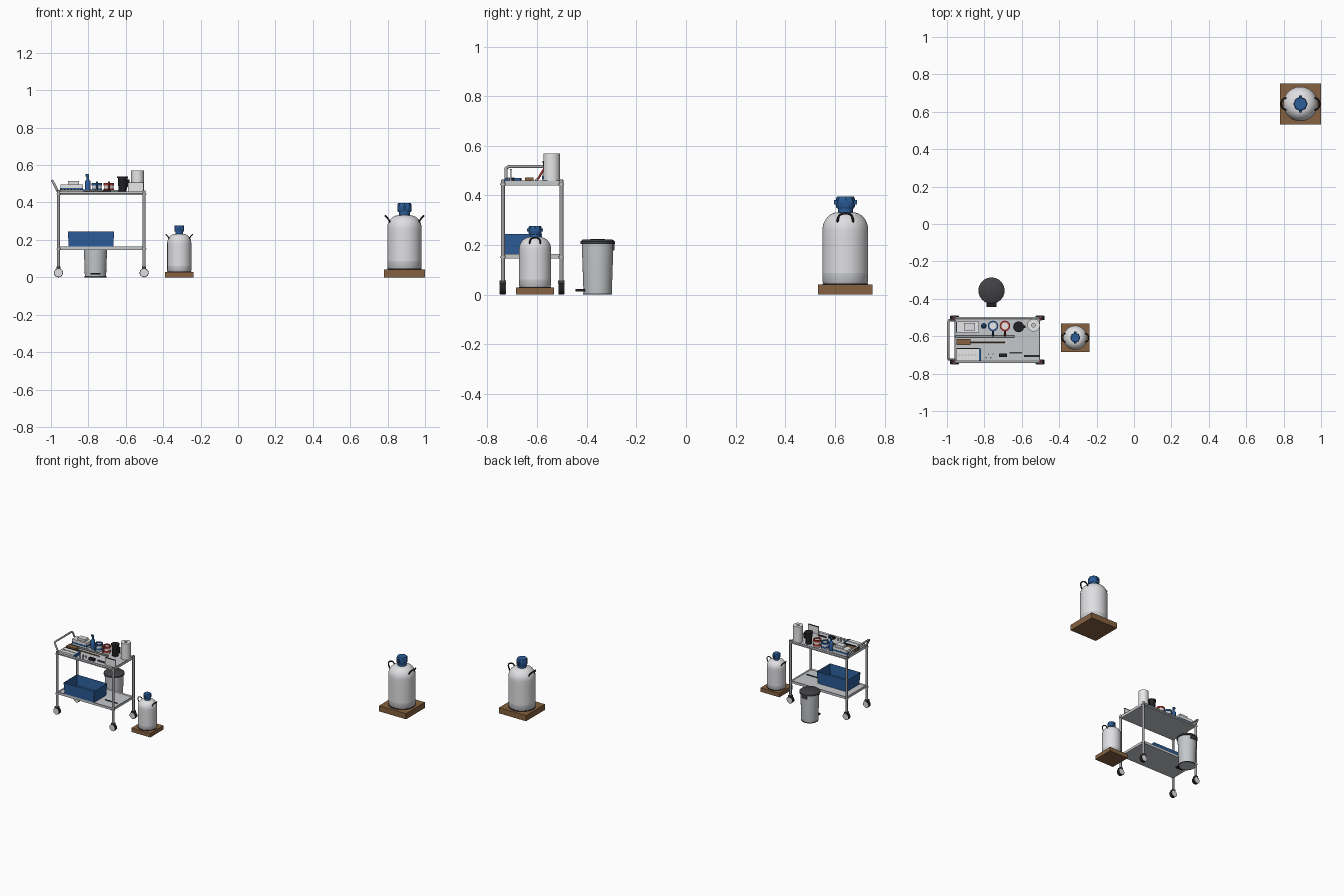
import bpy, bmesh, math
from mathutils import Vector

cube = bpy.data.objects.get("Cube")
if cube:
    bpy.data.objects.remove(cube, do_unlink=True)


def material(name, r, g, b):
    m = bpy.data.materials.new(name)
    m.use_nodes = True
    m.diffuse_color = (r, g, b, 1)
    bsdf = next(n for n in m.node_tree.nodes if n.type == 'BSDF_PRINCIPLED')
    bsdf.inputs["Base Color"].default_value = (r, g, b, 1)
    return m


SHELL = material("pale shell", 0.74, 0.74, 0.76)
BAND = material("band grey", 0.6, 0.61, 0.63)
STEEL = material("steel", 0.56, 0.58, 0.6)
TUBE = material("tube grey", 0.36, 0.36, 0.38)
BLUE = material("blue", 0.025, 0.11, 0.32)
WOOD = material("brown wood", 0.235, 0.12, 0.05)
RED = material("red", 0.42, 0.04, 0.03)
BLACK = material("black", 0.015, 0.015, 0.017)
CHARCOAL = material("charcoal", 0.054, 0.054, 0.06)
WHITE = material("white", 0.82, 0.82, 0.82)


def finish(name, bm, mat, smooth=False):
    bmesh.ops.recalc_face_normals(bm, faces=bm.faces)
    me = bpy.data.meshes.new(name)
    bm.to_mesh(me)
    bm.free()
    ob = bpy.data.objects.new(name, me)
    bpy.context.collection.objects.link(ob)
    for m in (mat if isinstance(mat, list) else [mat]):
        me.materials.append(m)
    if smooth:
        bpy.ops.object.select_all(action='DESELECT')
        ob.select_set(True)
        bpy.context.view_layer.objects.active = ob
        bpy.ops.object.shade_smooth_by_angle(angle=math.radians(40))
    return ob


def box(name, lo, hi, mat, wall=0, depth=0, taper=1):
    """Box between two corners; with a wall it becomes an open tray."""
    lo, hi = Vector(lo), Vector(hi)
    mid, size = (lo + hi) / 2, hi - lo
    bm = bmesh.new()
    bmesh.ops.create_cube(bm, size=1)
    for v in bm.verts:
        k = taper if v.co.z < 0 else 1
        v.co = mid + Vector((v.co.x * size.x * k, v.co.y * size.y * k, v.co.z * size.z))
    if wall:
        top = max(bm.faces, key=lambda f: f.calc_center_median().z)
        bmesh.ops.inset_region(bm, faces=[top], thickness=wall)
        for v in top.verts:
            v.co.z -= depth
    return finish(name, bm, mat)


def lathe(name, at, profile, mat, seg=32, scale=1):
    """Spin (radius, height) points about the vertical axis."""
    bm = bmesh.new()
    vs = [bm.verts.new((r * scale, 0, z * scale)) for r, z in profile]
    es = [bm.edges.new(p) for p in zip(vs, vs[1:])]
    bmesh.ops.spin(bm, geom=vs + es, cent=(0, 0, 0), axis=(0, 0, 1),
                   angle=math.tau, steps=seg, use_duplicate=False)
    bmesh.ops.remove_doubles(bm, verts=bm.verts, dist=0.0001)
    ob = finish(name, bm, mat, True)
    ob.location = at
    return ob


def can(name, at, r0, r1, h, mat, seg=32):
    return lathe(name, at, [(0, 0), (r0, 0), (r1, h), (0, h)], mat, seg)


def tube(name, points, radius, mat, round_ends=False):
    cu = bpy.data.curves.new(name, 'CURVE')
    cu.dimensions = '3D'
    cu.bevel_depth = radius
    cu.bevel_resolution = 3
    cu.use_fill_caps = True
    sp = cu.splines.new('NURBS' if round_ends else 'POLY')
    sp.points.add(len(points) - 1)
    for p, co in zip(sp.points, points):
        p.co = (*co, 1)
    if round_ends:
        sp.use_endpoint_u = True
        sp.order_u = 3
    ob = bpy.data.objects.new(name, cu)
    ob.data.materials.append(mat)
    bpy.context.collection.objects.link(ob)
    return ob


# Storage tanks on wooden stands
def tank(prefix, x, y, s):
    def at(px, py, pz):
        return (x + px * s, y + py * s, pz * s)
    box(prefix + "_stand", at(-.11, -.11, 0), at(.11, .11, .042), WOOD)
    dome = [(.03 + .062 * math.cos(a), .262 + .07 * math.sin(a))
            for a in [i * math.pi / 16 for i in range(9)]]
    body = [(0, .042), (.086, .042), (.092, .052), (.092, .088), (.092, .19), (.092, .225)]
    shell = lathe(prefix + "_shell", (x, y, 0), body + dome + [(0, .332)],
                  [SHELL, BAND], 48, s)
    for f in shell.data.polygons:
        if f.center.z < .088 * s and f.normal.z > -.9:
            f.material_index = 1
    lathe(prefix + "_foot_ring", (x, y, 0),
          [(.085, .042), (.092, .042), (.092, .046), (.085, .046)], BLACK, 48, s)
    # Lid with collar and hasps
    lathe(prefix + "_collar", (x, y, 0), [(0, .33), (.03, .33), (.03, .35), (0, .35)], BLUE, 24, s)
    lathe(prefix + "_lid", (x, y, 0),
          [(0, .348), (.034, .348), (.038, .354), (.038, .388), (.034, .396), (0, .396)], BLUE, 8, s)
    for d in (-1, 1):
        a, b = sorted((d * .03, d * .046))
        box(prefix + "_hasp", at(-.008, a, .363), at(.008, b, .382), BLUE)
        # Arched carrying handle
        tube(prefix + "_handle",
             [at(d * .074, -.031, .29), at(d * .088, -.031, .315), at(d * .102, -.014, .328),
              at(d * .102, .014, .328), at(d * .088, .031, .315), at(d * .074, .031, .29)],
             .0046 * s, BLACK, True)


tank("large_tank", .89, .642, 1)
tank("small_tank", -.314, -.608, .7)

# Trolley frame
X0, X1, Y0, Y1 = -.96, -.502, -.738, -.502
box("top_shelf", (X0, Y0, .44), (X1, Y1, .46), STEEL, .006, .008)
box("lower_shelf", (X0, Y0, .147), (X1, Y1, .165), STEEL, .006, .008)
for x in (X0, X1):
    for y in (Y0, Y1):
        tube("post", [(x, y, .05), (x, y, .463)], .0085, TUBE)
        can("post_cap", (x, y, .463), .006, .005, .002, RED, 16)
        for z in (.148, .442):
            can("post_collar", (x, y, z), .0115, .0115, .007, STEEL, 16)
        # Caster
        tyre = can("caster_tyre", (x, y + .011, .024), .024, .024, .022, BLACK, 24)
        hub = can("caster_hub", (x, y + .0125, .024), .021, .021, .025, SHELL, 24)
        for ob in (tyre, hub):
            ob.rotation_euler.x = math.pi / 2
        box("caster_crown", (x - .011, y - .013, .045), (x + .011, y + .013, .057), CHARCOAL)
for y in (Y0, Y1):
    tube("top_side_rail", [(X0, y, .453), (X1, y, .453)], .006, STEEL)
tube("push_handle", [(X0, -.725, .453), (-.989, -.725, .51), (-.993, -.715, .516),
                     (-.993, -.525, .516), (-.989, -.515, .51), (X0, -.515, .453)], .0065, TUBE)

# Lower shelf storage
box("storage_bin", (-.91, -.735, .157), (-.662, -.58, .245), BLUE, .007, .078, .95)
tube("shelf_rod", [(-.63, -.65, .161), (-.53, -.65, .161)], .004, CHARCOAL)

# Things on the top shelf
T = .452
lathe("paper_roll", (-.537, -.541, T),
      [(.01, 0), (.034, 0), (.034, .118), (.01, .118), (.01, 0)], WHITE)
can("black_cup", (-.617, -.55, T), .021, .026, .08, BLACK, 24)
can("cup_lid", (-.617, -.55, T + .078), .029, .029, .008, BLACK, 24)
box("cup_handle", (-.594, -.556, T + .03), (-.58, -.544, T + .07), BLACK)
for name, x, mat in (("blue", -.754, BLUE), ("red", -.69, RED)):
    lathe(name + "_jar", (x, -.545, T), [(0, 0), (.025, 0), (.025, .046), (0, .046)], WHITE)
    lathe(name + "_jar_ring", (x, -.545, T),
          [(.019, .04), (.028, .04), (.028, .053), (.019, .053), (.019, .04)], mat)
    lathe(name + "_jar_band", (x, -.545, T),
          [(.024, .01), (.0265, .01), (.0265, .024), (.024, .024), (.024, .01)], mat)
    tube(name + "_jar_handle", [(x, -.597, T + .014), (x, -.57, T + .058)], .0045, mat)
lathe("spray_bottle", (-.803, -.545, T),
      [(0, 0), (.015, 0), (.015, .06), (.006, .072), (.006, .09), (0, .09)], BLUE, 20)
box("spray_nozzle", (-.816, -.55, T + .088), (-.797, -.54, T + .1), BLUE)
box("glove_box", (-.95, -.58, T), (-.83, -.522, T + .045), WHITE)
box("glove_box_stripe", (-.951, -.581, T + .014), (-.829, -.521, T + .026), BLUE)
box("folded_sheet", (-.91, -.57, T + .045), (-.85, -.53, T + .062), SHELL)
tube("steel_bar", [(-.955, -.602, T + .01), (-.64, -.602, T + .01)], .006, TUBE)
box("wooden_block", (-.95, -.648, T), (-.873, -.614, T + .02), WOOD)
tube("wooden_stick", [(-.873, -.631, T + .006), (-.69, -.631, T + .006)], .004, WOOD)

# Low vial rack
box("vial_rack", (-.95, -.732, T), (-.83, -.668, T + .016), WHITE)
box("rack_end", (-.83, -.732, T), (-.818, -.666, T + .018), BLUE)
box("rack_edge", (-.95, -.668, T), (-.83, -.662, T + .018), BLACK)
for i in range(6):
    can("vial_cap", (-.936 + i * .018, -.7, T + .016), .006, .006, .004, BAND, 12)

# Small tools and upright card
box("small_meter", (-.722, -.71, T), (-.68, -.692, T + .018), BLACK)
box("black_strip", (-.665, -.692, T), (-.6, -.684, T + .008), CHARCOAL)
for i in range(4):
    can("loose_vial", (-.79 + i * .012, -.715 + (i % 2) * .02, T), .004, .004, .02, SHELL, 10)
box("upright_card", (-.588, -.709, T), (-.506, -.703, T + .052), WHITE)
box("card_edge", (-.588, -.711, T + .052), (-.506, -.701, T + .055), CHARCOAL)

# Pedal waste bin
BX, BY = -.762, -.356
lathe("waste_bin_body", (BX, BY, 0),
      [(0, 0), (.056, 0), (.057, .008), (.064, .208), (0, .208)], STEEL, 40)
lathe("waste_bin_foot", (BX, BY, 0), [(.05, 0), (.058, 0), (.058, .006), (.05, .006)], CHARCOAL, 40)
lathe("waste_bin_lid", (BX, BY, 0),
      [(0, .204), (.07, .204), (.07, .214), (.06, .222), (0, .225)], CHARCOAL, 40)
box("waste_bin_pedal", (BX - .026, -.445, .014), (BX + .026, -.4, .023), BLACK)
box("waste_bin_hinge", (BX - .02, BY + .06, .18), (BX + .02, BY + .067, .21), CHARCOAL)
